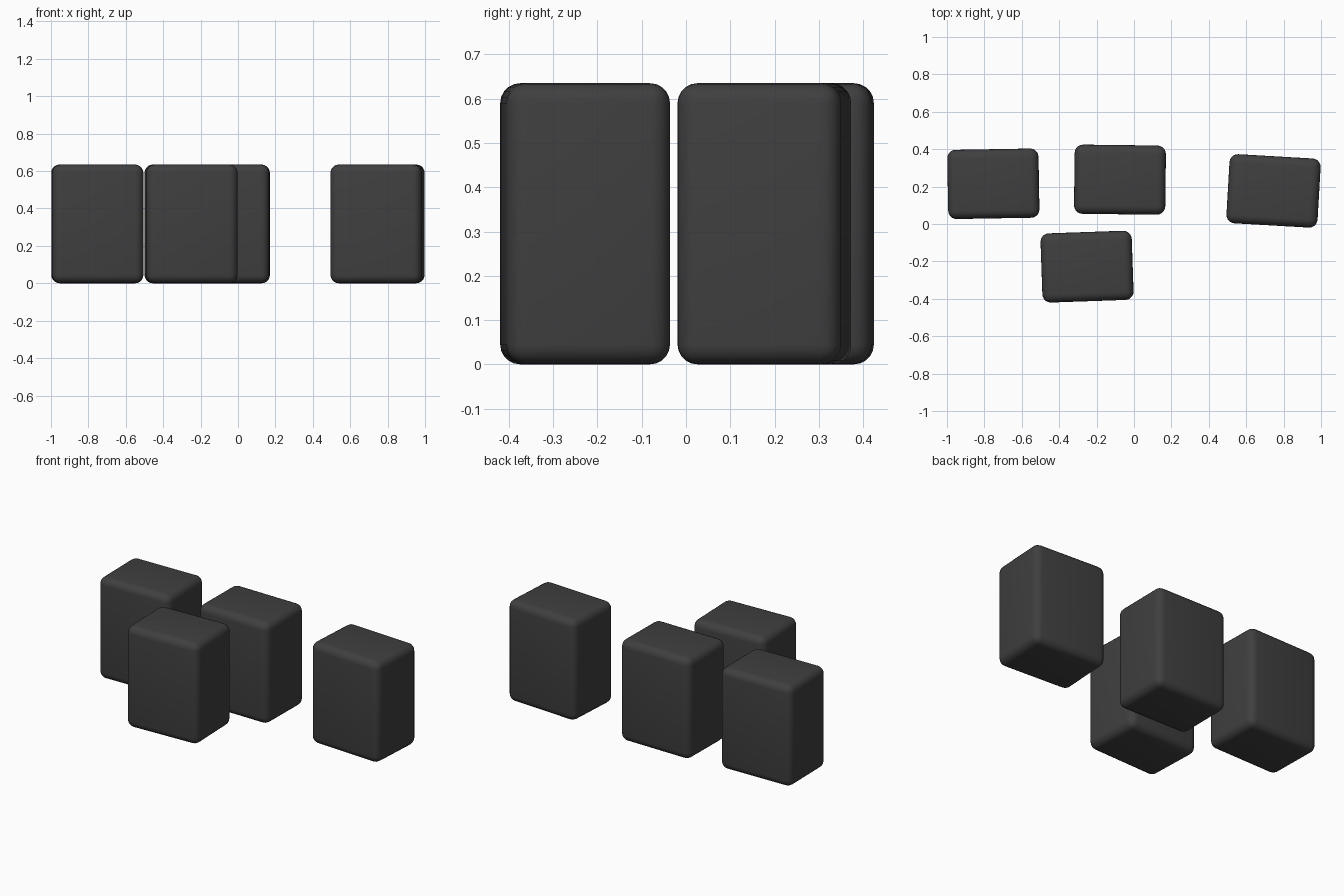
import bpy
from math import radians

cube = bpy.data.objects.get("Cube")
if cube:
    bpy.data.objects.remove(cube, do_unlink=True)

# Single dark grey material
GREY = (0.05, 0.05, 0.05, 1)
mat = bpy.data.materials.new("dark grey")
mat.use_nodes = True
mat.diffuse_color = GREY
bsdf = next(n for n in mat.node_tree.nodes if n.type == 'BSDF_PRINCIPLED')
bsdf.inputs["Base Color"].default_value = GREY

WIDTH, DEPTH, HEIGHT, RADIUS = 0.488, 0.37, 0.635, 0.045


def rounded_block(name, x, y, turn):
    """Upright block with rounded edges, turned slightly about z."""
    bpy.ops.mesh.primitive_cube_add(size=1, location=(x, y, HEIGHT / 2))
    block = bpy.context.object
    block.name = name
    block.scale = (WIDTH, DEPTH, HEIGHT)
    bpy.ops.object.transform_apply(location=False, rotation=False, scale=True)
    block.rotation_euler.z = radians(turn)
    block.data.materials.append(mat)
    bevel = block.modifiers.new("rounded edges", 'BEVEL')
    bevel.width = RADIUS
    bevel.segments = 5
    bpy.ops.object.modifier_apply(modifier=bevel.name)
    bpy.ops.object.shade_smooth_by_angle(angle=radians(40))


# Three blocks in the back row, one in front
rounded_block("back_right_block", -0.752, 0.215, 1)
rounded_block("back_middle_block", -0.075, 0.237, -0.7)
rounded_block("back_left_block", 0.746, 0.177, -3.3)
rounded_block("front_block", -0.251, -0.228, 2)
